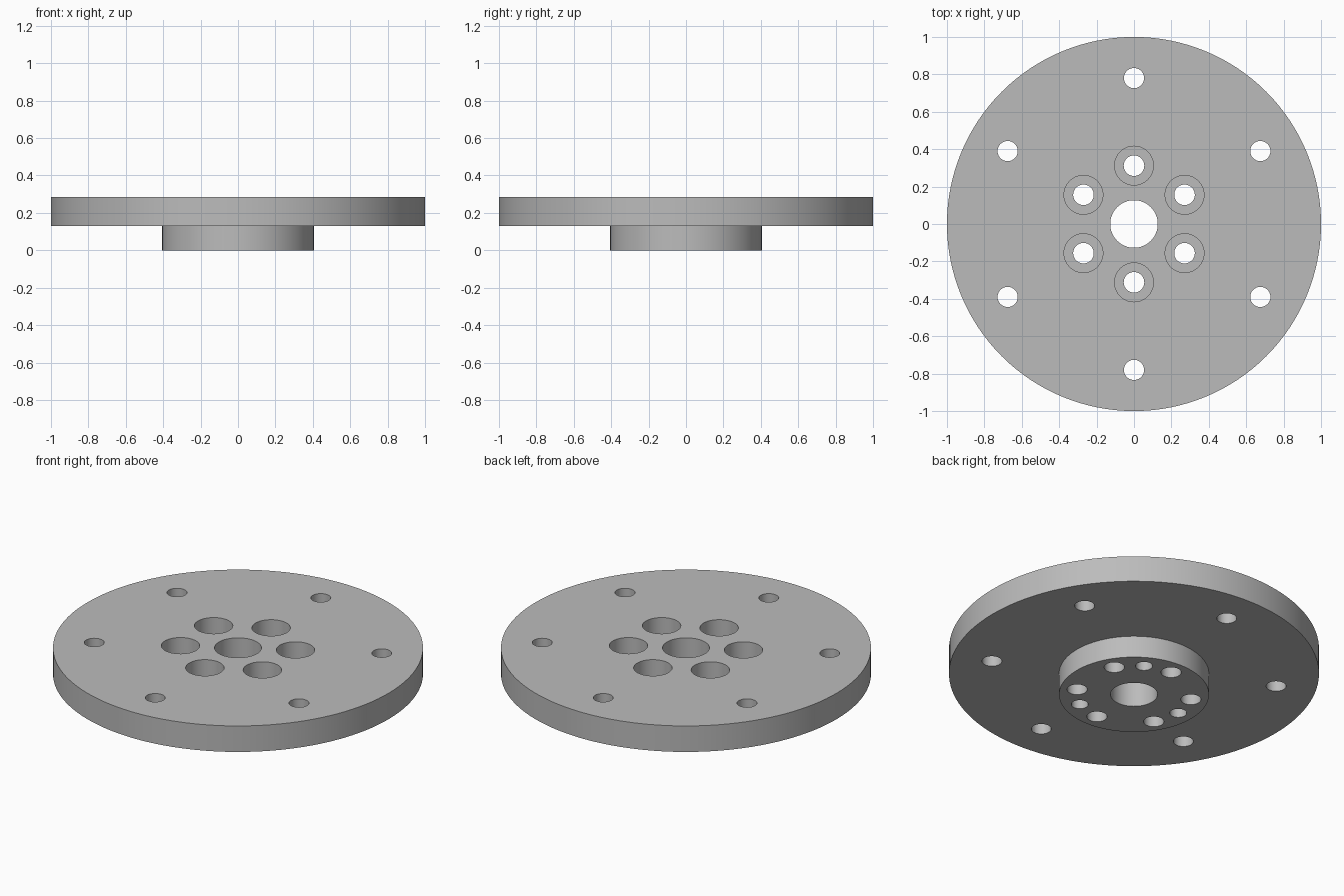
import bpy
import bmesh
from math import cos, sin, pi, radians

cube = bpy.data.objects.get("Cube")
if cube:
    bpy.data.objects.remove(cube, do_unlink=True)

TOP, STEP = 0.285, 0.13      # plate top and plate underside
INNER, OUTER = 0.312, 0.78   # bolt circle radii

steel = bpy.data.materials.new("grey steel")
steel.use_nodes = True
grey = (0.50, 0.50, 0.50, 1)
steel.diffuse_color = grey
steel.node_tree.nodes["Principled BSDF"].inputs["Base Color"].default_value = grey


def turn(bm, profile, sides, x=0, y=0):
    """Add a capped solid turned from (radius, z) points, listed bottom to top."""
    rings = [[bm.verts.new((x + r * cos(2 * pi * i / sides),
                            y + r * sin(2 * pi * i / sides), z))
              for i in range(sides)] for r, z in profile]
    for low, high in zip(rings, rings[1:]):
        for i in range(sides):
            j = (i + 1) % sides
            bm.faces.new((low[i], low[j], high[j], high[i]))
    bm.faces.new(rings[0][::-1])
    bm.faces.new(rings[-1])


def turn_circle(bm, profile, radius, count, start):
    """Repeat a turned solid evenly around a bolt circle."""
    for k in range(count):
        a = radians(start) + 2 * pi * k / count
        turn(bm, profile, 40, radius * cos(a), radius * sin(a))


def make_object(name, bm):
    mesh = bpy.data.meshes.new(name)
    bm.to_mesh(mesh)
    bm.free()
    mesh.materials.append(steel)
    obj = bpy.data.objects.new(name, mesh)
    bpy.context.collection.objects.link(obj)
    return obj


# Round plate with a smaller hub below
bm = bmesh.new()
turn(bm, [(0.405, 0), (0.405, STEP), (1, STEP), (1, TOP)], 128)
flange = make_object("flange_plate", bm)

# All the holes
bm = bmesh.new()
low, high = -0.1, TOP + 0.1
turn(bm, [(0.127, low), (0.127, high)], 64)                      # centre bore
turn_circle(bm, [(0.054, low), (0.054, high)], OUTER, 6, 30)     # rim holes
seat = TOP - 0.13
turn_circle(bm, [(0.055, low), (0.055, seat), (0.104, seat), (0.104, high)],
            INNER, 6, 30)                                        # counterbored holes
turn_circle(bm, [(0.046, low), (0.046, 0.15)], INNER, 3, 60)     # blind hub holes
cutter = make_object("hole_cutter", bm)
cutter.hide_render = True

# Cut the holes, then bake the result and drop the cutter
cut = flange.modifiers.new("holes", "BOOLEAN")
cut.operation = "DIFFERENCE"
cut.solver = "EXACT"
cut.object = cutter
bpy.ops.object.select_all(action="DESELECT")
flange.select_set(True)
bpy.context.view_layer.objects.active = flange
bpy.ops.object.modifier_apply(modifier=cut.name)
bpy.data.objects.remove(cutter, do_unlink=True)
bpy.ops.object.shade_smooth_by_angle(angle=radians(30))
